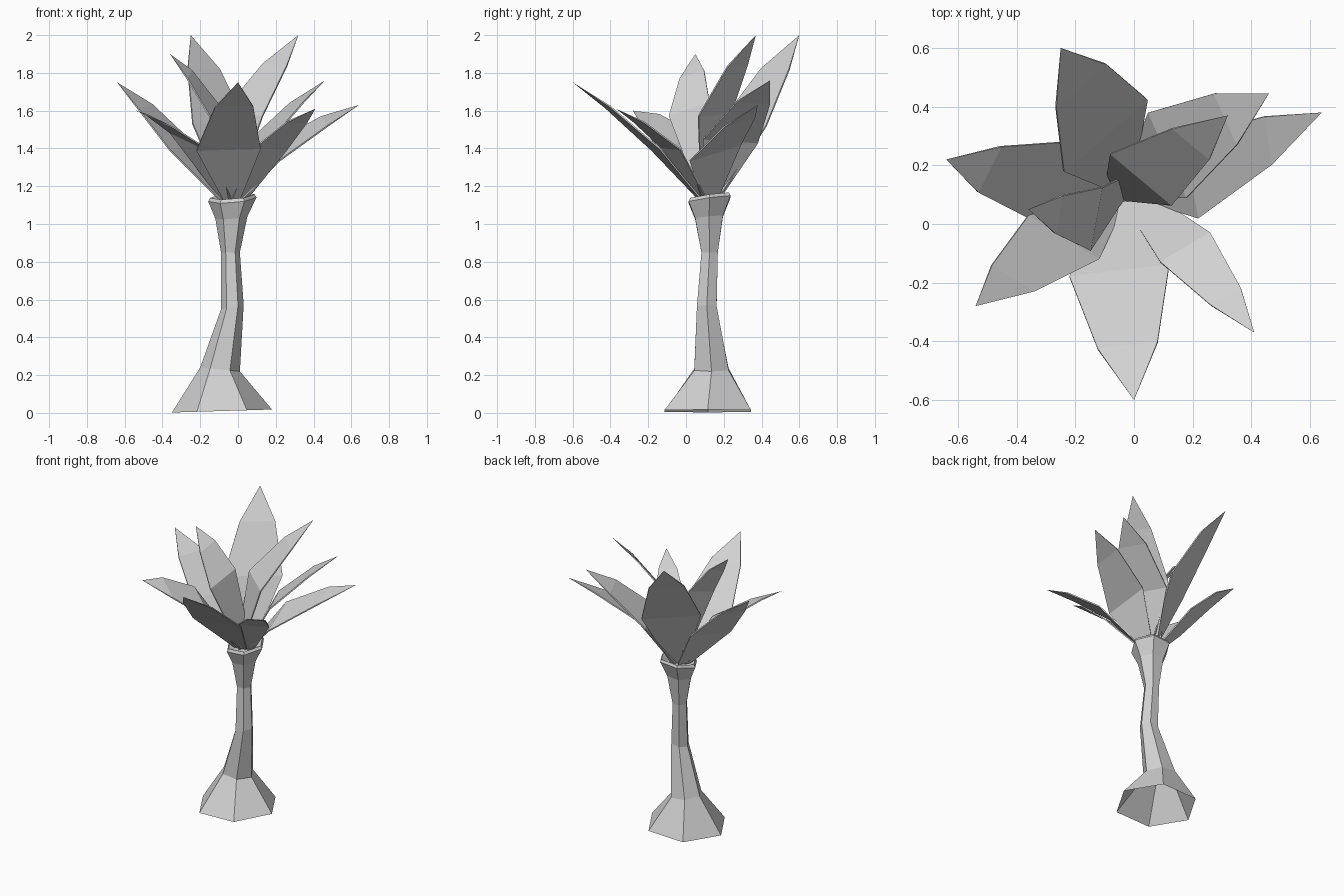
import bpy
import bmesh
import math
from mathutils import Vector

cube = bpy.data.objects.get("Cube")
if cube:
    bpy.data.objects.remove(cube, do_unlink=True)

grey = bpy.data.materials.new("plain_grey")
grey.use_nodes = True
grey.diffuse_color = (0.64, 0.64, 0.64, 1)
grey.node_tree.nodes["Principled BSDF"].inputs["Base Color"].default_value = (0.64, 0.64, 0.64, 1)


def add_lofted(name, rings, tip=None, cap_start=False, cap_end=False, fix_normals=False):
    """Bridge matching rings of points; optionally close to a tip or with caps."""
    bm = bmesh.new()
    loops = [[bm.verts.new(p) for p in ring] for ring in rings]
    n = len(loops[0])
    for a, b in zip(loops, loops[1:]):
        for i in range(n):
            j = (i + 1) % n
            bm.faces.new((a[i], a[j], b[j], b[i]))
    if tip is not None:
        point = bm.verts.new(tip)
        for i in range(n):
            bm.faces.new((loops[-1][i], loops[-1][(i + 1) % n], point))
    if cap_start:
        bm.faces.new(loops[0][::-1])
    if cap_end:
        bm.faces.new(loops[-1])
    if fix_normals:
        bmesh.ops.recalc_face_normals(bm, faces=bm.faces)
    mesh = bpy.data.meshes.new(name)
    bm.to_mesh(mesh)
    bm.free()
    mesh.materials.append(grey)
    obj = bpy.data.objects.new(name, mesh)
    bpy.context.collection.objects.link(obj)


def hexagon(cx, cy, z, r, tilt_x, tilt_y):
    points = []
    for i in range(6):
        dx = r * math.cos(math.radians(60 * i))
        dy = r * math.sin(math.radians(60 * i))
        points.append((cx + dx, cy + dy, z + dx * tilt_x + dy * tilt_y))
    return points


# Trunk: open flared foot, bent waist, flared crown with a sunken top
trunk_profile = [
    (-0.085, 0.115, 0.010, 0.265, 0.03, 0.00),
    (-0.095, 0.135, 0.230, 0.105, -0.10, 0.00),
    (-0.030, 0.110, 0.560, 0.060, 0.20, 0.00),
    (-0.040, 0.125, 0.850, 0.050, 0.00, 0.00),
    (-0.035, 0.122, 1.035, 0.085, 0.08, 0.10),
    (-0.030, 0.125, 1.130, 0.128, 0.08, 0.14),
    (-0.030, 0.125, 1.148, 0.118, 0.08, 0.14),
    (-0.030, 0.125, 1.125, 0.075, 0.08, 0.14),
]
add_lofted("trunk", [hexagon(*ring) for ring in trunk_profile], cap_end=True)

# Leaves: tip, then the two widest edge points
leaves = {
    "front_leaf": ((0.00, -0.60, 1.75), (0.12, -0.14, 1.40), (-0.22, -0.18, 1.39)),
    "front_left_leaf": ((0.41, -0.37, 1.61), (0.26, -0.03, 1.395), (0.09, -0.13, 1.405)),
    "left_low_leaf": ((0.64, 0.38, 1.63), (0.17, 0.29, 1.42), (0.22, 0.02, 1.335)),
    "left_middle_leaf": ((0.46, 0.445, 1.76), (0.05, 0.38, 1.43), (0.18, 0.09, 1.45)),
    "left_tall_leaf": ((0.32, 0.37, 2.00), (-0.08, 0.24, 1.59), (0.13, 0.065, 1.57)),
    "back_tall_leaf": ((-0.25, 0.60, 2.00), (-0.24, 0.18, 1.53), (0.045, 0.425, 1.52)),
    "right_leaf": ((-0.64, 0.22, 1.75), (-0.36, 0.02, 1.39), (-0.23, 0.28, 1.42)),
    "right_tall_leaf": ((-0.36, 0.05, 1.90), (-0.15, -0.09, 1.57), (-0.11, 0.125, 1.64)),
    "front_right_leaf": ((-0.54, -0.28, 1.60), (-0.12, -0.12, 1.37), (-0.36, 0.03, 1.485)),
}
CROWN = Vector((-0.03, 0.125, 1.13))
THICKNESS = 0.008


def add_leaf(name, tip, edge_a, edge_b):
    tip, edge_a, edge_b = Vector(tip), Vector(edge_a), Vector(edge_b)
    middle, half = (edge_a + edge_b) / 2, (edge_a - edge_b) / 2
    reach = Vector((middle.x - CROWN.x, middle.y - CROWN.y, 0))
    normal = half.cross(tip - middle).normalized()
    if normal.z < 0:
        normal.negate()
    # Upright leaves root nearer the far side of the crown than spreading ones
    base = CROWN + reach.normalized() * min(0.05, 0.4 * reach.length - 0.06)
    shoulder = middle.lerp(tip, 0.6) + normal * 0.015
    sections = [(base, half.normalized() * 0.045), (middle, half), (shoulder, half * 0.6)]
    up = normal * THICKNESS / 2
    rings = [[c + h + up, c - h + up, c - h - up, c + h - up] for c, h in sections]
    add_lofted(name, rings, tip=tip, cap_start=True, fix_normals=True)


for leaf_name, points in leaves.items():
    add_leaf(leaf_name, *points)
